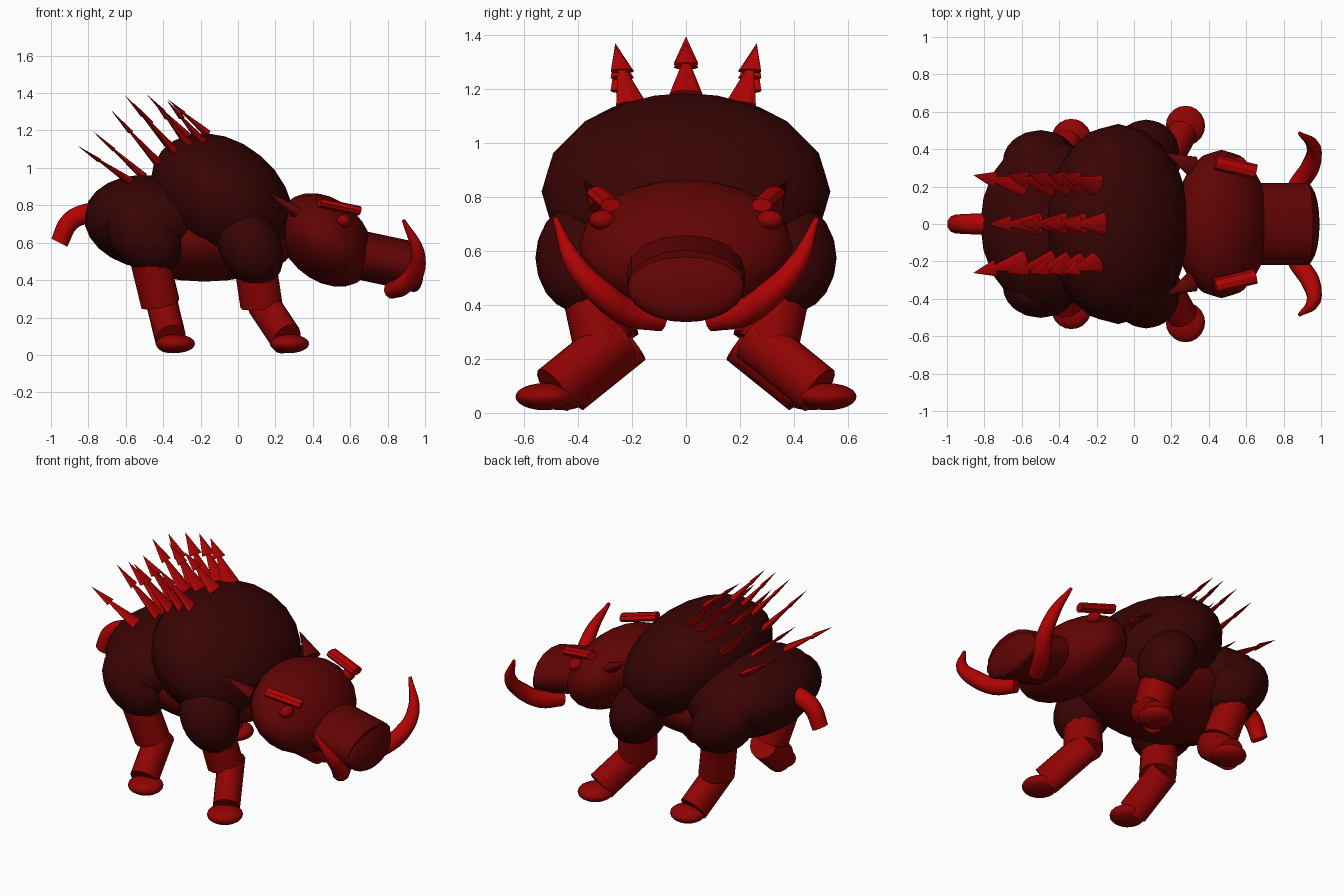
import bpy
from math import radians
from mathutils import Vector

cube = bpy.data.objects.get("Cube")
if cube:
    bpy.data.objects.remove(cube, do_unlink=True)


def material(name, rgb):
    m = bpy.data.materials.new(name)
    m.use_nodes = True
    m.diffuse_color = (*rgb, 1)
    m.node_tree.nodes["Principled BSDF"].inputs["Base Color"].default_value = (*rgb, 1)
    return m


DARK = material("dark_maroon_fur", (0.04, 0.001, 0.001))
SKIN = material("deep_red_skin", (0.12, 0.001, 0.001))
LEG = material("red_leg", (0.28, 0.001, 0.001))
BRIGHT = material("bright_red", (0.44, 0.001, 0.001))


def finish(name, mat, angle=40):
    ob = bpy.context.object
    ob.name = name
    ob.data.materials.clear()
    ob.data.materials.append(mat)
    bpy.ops.object.shade_smooth_by_angle(angle=radians(angle))
    return ob


def ellipsoid(name, loc, radii, mat, tilt=0):
    """Ball scaled to radii, tilted nose-down about the y axis."""
    bpy.ops.mesh.primitive_uv_sphere_add(segments=20, ring_count=12, location=loc,
                                         rotation=(0, radians(tilt), 0))
    bpy.context.object.scale = radii
    return finish(name, mat)


def taper(name, start, end, r1, r2, mat, flat=1.0, sides=16):
    """Cone or cylinder between two points, scaled across its up side."""
    start, end = Vector(start), Vector(end)
    axis = end - start
    bpy.ops.mesh.primitive_cone_add(vertices=sides, radius1=r1, radius2=r2,
                                    depth=axis.length, location=(start + end) / 2)
    ob = bpy.context.object
    ob.rotation_euler = axis.to_track_quat('Z', 'Y').to_euler()
    ob.scale.y = flat
    return finish(name, mat)


def tube(name, points, radii, mat):
    """Bent round tube with a radius at each point."""
    cu = bpy.data.curves.new(name, 'CURVE')
    cu.dimensions = '3D'
    cu.bevel_depth = 1
    cu.bevel_resolution = 3
    cu.resolution_u = 5
    cu.use_fill_caps = True
    sp = cu.splines.new('BEZIER')
    sp.bezier_points.add(len(points) - 1)
    for bp, p, r in zip(sp.bezier_points, points, radii):
        bp.co = p
        bp.radius = r
        bp.handle_left_type = bp.handle_right_type = 'AUTO'
    ob = bpy.data.objects.new(name, cu)
    bpy.context.collection.objects.link(ob)
    bpy.ops.object.select_all(action='DESELECT')
    ob.select_set(True)
    bpy.context.view_layer.objects.active = ob
    bpy.ops.object.convert(target='MESH')
    return finish(name, mat)


def spike_row(row, side, roots, tips):
    """Row of spikes, each a wide-footed shaft with a flat barbed head."""
    for i, ((rx, rz), (tx, tz)) in enumerate(zip(roots, tips), 1):
        root = Vector((rx, side * 0.2, rz))
        tip = Vector((tx, side * 0.262, tz))
        taper(f"{row}_spike_shaft_{i}", root, root.lerp(tip, 0.7), 0.062, 0.008,
              BRIGHT, 0.35, 8)
        taper(f"{row}_spike_head_{i}", root.lerp(tip, 0.58), tip, 0.045, 0.0,
              BRIGHT, 0.25, 8)


# Trunk
ellipsoid("shoulder_hump", (-0.085, 0, 0.82), (0.422, 0.535, 0.32), DARK, 40)
ellipsoid("hindquarters", (-0.475, 0, 0.71), (0.35, 0.46, 0.25), DARK, 8)
ellipsoid("belly", (-0.18, 0, 0.61), (0.5, 0.39, 0.218), SKIN)

# Head and snout
ellipsoid("head", (0.468, 0, 0.615), (0.288, 0.397, 0.213), SKIN, 43)
taper("snout", (0.6, 0, 0.545), (0.93, 0, 0.475), 0.218, 0.218, SKIN, 0.6, 16)
ellipsoid("nose", (0.925, 0, 0.47), (0.065, 0.218, 0.135), SKIN, -8)

# Tail
tube("tail", [(-0.74, 0, 0.765), (-0.83, 0, 0.75), (-0.9, 0, 0.71), (-0.955, 0, 0.6)],
     [0.056, 0.056, 0.054, 0.05], BRIGHT)

# Paired parts
for side, s in (("left", 1), ("right", -1)):
    ellipsoid(side + "_shoulder", (0.065, s * 0.38, 0.575), (0.22, 0.178, 0.163), DARK, 62)
    ellipsoid(side + "_thigh", (-0.5, s * 0.33, 0.635), (0.23, 0.172, 0.172), DARK, 45)

    taper(side + "_front_upper_leg", (0.09, s * 0.36, 0.5), (0.125, s * 0.31, 0.265),
          0.115, 0.115, LEG, 0.95, 12)
    taper(side + "_front_lower_leg", (0.13, s * 0.25, 0.28), (0.26, s * 0.49, 0.085),
          0.08, 0.08, LEG, 1.2)
    ellipsoid(side + "_front_foot", (0.275, s * 0.525, 0.06), (0.105, 0.107, 0.05), LEG)

    taper(side + "_rear_upper_leg", (-0.47, s * 0.33, 0.5), (-0.415, s * 0.28, 0.275),
          0.11, 0.11, LEG, 0.95, 12)
    taper(side + "_rear_lower_leg", (-0.405, s * 0.21, 0.27), (-0.36, s * 0.44, 0.085),
          0.083, 0.083, LEG, 1.15)
    ellipsoid(side + "_rear_foot", (-0.335, s * 0.46, 0.06), (0.105, 0.102, 0.05), LEG)

    taper(side + "_ear", (0.31, s * 0.31, 0.765), (0.17, s * 0.38, 0.865), 0.055, 0.0, SKIN, 0.6)
    ellipsoid(side + "_eye", (0.565, s * 0.31, 0.715), (0.04, 0.05, 0.036), LEG)
    taper(side + "_brow", (0.435, s * 0.33, 0.815), (0.65, s * 0.28, 0.77),
          0.04, 0.04, BRIGHT, 0.65, 8)
    tube(side + "_tusk",
         [(0.82, s * 0.09, 0.345), (0.88, s * 0.21, 0.37), (0.945, s * 0.31, 0.44),
          (0.96, s * 0.41, 0.55), (0.885, s * 0.485, 0.72)],
         [0.045, 0.052, 0.05, 0.038, 0.01], BRIGHT)
    spike_row(side, s,
              [(-0.58, 0.93), (-0.43, 1.03), (-0.34, 1.09), (-0.26, 1.12), (-0.19, 1.14)],
              [(-0.86, 1.12), (-0.68, 1.31), (-0.56, 1.35), (-0.46, 1.37), (-0.38, 1.36)])

# Spikes along the spine
spike_row("middle", 0,
          [(-0.5, 0.95), (-0.37, 1.12), (-0.26, 1.16), (-0.16, 1.18)],
          [(-0.78, 1.2), (-0.61, 1.395), (-0.49, 1.395), (-0.38, 1.37)])
